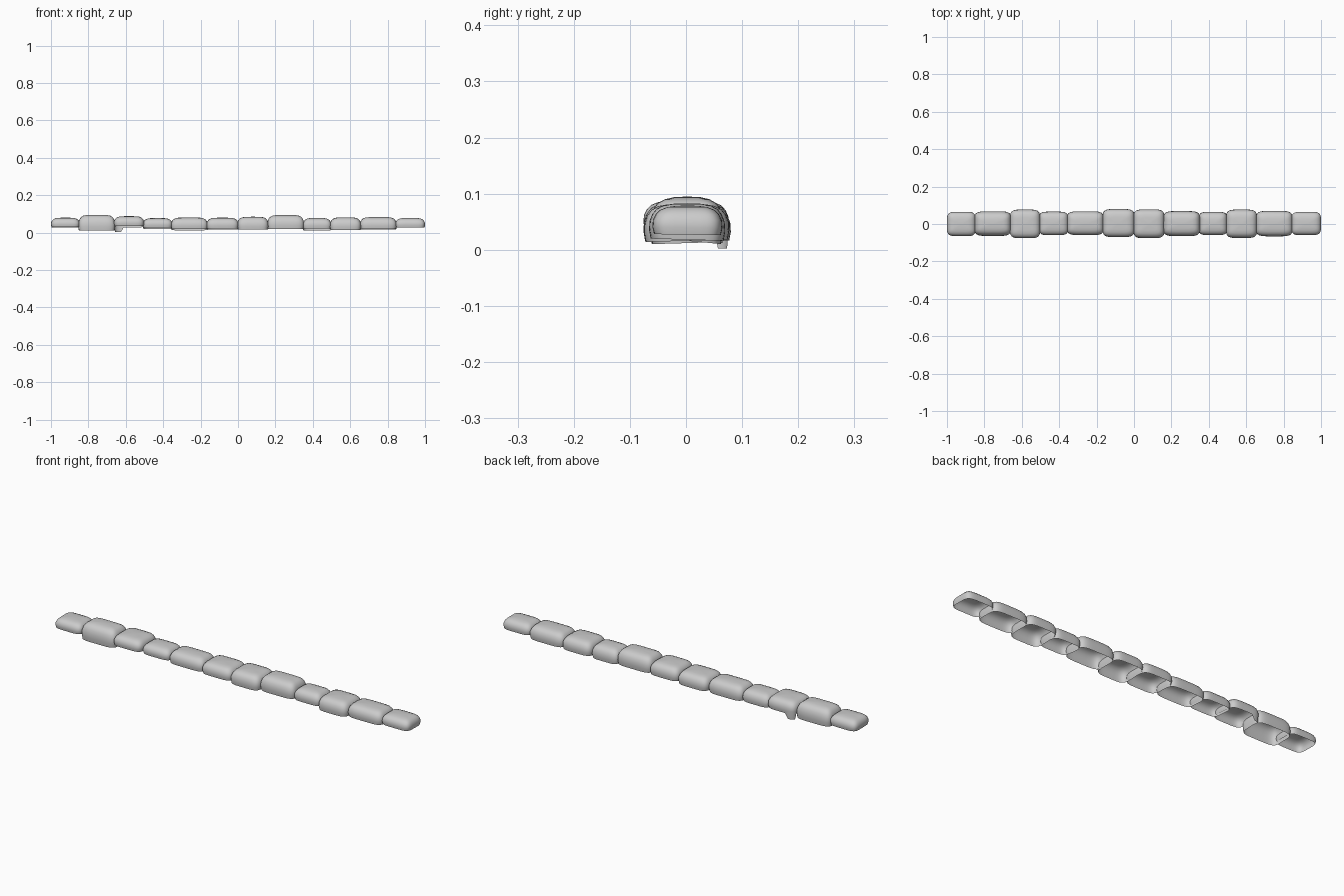
import bpy, bmesh, math

if "Cube" in bpy.data.objects:
    bpy.data.objects.remove(bpy.data.objects["Cube"])

# One stone per row: right edge x, back y, front y, top z, front rim z, back rim z
STONES = [
    (-0.85, .065, -.065, .080, .030, .028),
    (-0.66, .068, -.064, .095, .010, .014),
    (-0.505, .077, -.076, .088, .036, .028),
    (-0.355, .066, -.060, .078, .028, .018),
    (-0.165, .068, -.060, .081, .020, .012),
    (0.0, .080, -.070, .080, .022, .016),
    (0.16, .078, -.076, .085, .016, .022),
    (0.35, .069, -.065, .094, .020, .018),
    (0.495, .065, -.060, .079, .022, .010),
    (0.655, .077, -.075, .082, .014, .018),
    (0.845, .070, -.066, .083, .020, .016),
    (1.0, .065, -.060, .079, .028, .026),
]
# Side profile: inset from the outline, share of the height
PROFILE = [(.003, 0), (0, .25), (.001, .5), (.006, .7), (.014, .85), (.026, .94), (.042, .985)]
N = 40


def outline(hx, hy, inset):
    """Rounded rectangle with softened corners."""
    a, b = hx - inset, hy - inset
    pts = []
    for i in range(N):
        t = 2 * math.pi * (i + .5) / N
        c, s = math.cos(t), math.sin(t)
        pts.append((a * math.copysign(abs(c) ** .4, c), b * math.copysign(abs(s) ** .4, s)))
    return pts


def make_stone(index, x0, x1, back, front, top, rim_f, rim_b):
    """Hollow domed stone, open underneath."""
    cx, cy = (x0 + x1) / 2, (back + front) / 2
    hx, hy = (x1 - x0) / 2, (back - front) / 2
    bm = bmesh.new()
    rings = []
    for inset, f in PROFILE:
        ring = []
        for x, y in outline(hx, hy, inset):
            rim = rim_f + (rim_b - rim_f) * (y / hy + 1) / 2
            # small foot at the back of the third stone
            if index == 3 and f == 0 and x < -hx * .35 and y > hy * .7:
                rim = 0.002
            ring.append(bm.verts.new((cx + x, cy + y, rim + (top - rim) * f)))
        rings.append(ring)
    for lo, hi in zip(rings, rings[1:]):
        for i in range(N):
            j = (i + 1) % N
            bm.faces.new((lo[i], lo[j], hi[j], hi[i]))
    crown = bm.verts.new((cx, cy, top))
    for i in range(N):
        bm.faces.new((rings[-1][i], rings[-1][(i + 1) % N], crown))
    for face in bm.faces:
        face.smooth = True
    mesh = bpy.data.meshes.new(f"edging_stone_{index:02d}")
    bm.to_mesh(mesh)
    bm.free()
    obj = bpy.data.objects.new(mesh.name, mesh)
    bpy.context.collection.objects.link(obj)


# Row of stones, slightly overlapping where they meet
left = -1.0
for k, (right, back, front, top, rim_f, rim_b) in enumerate(STONES, 1):
    x0 = left - (.004 if k > 1 else 0)
    x1 = right + (.004 if k < len(STONES) else 0)
    make_stone(k, x0, x1, back, front, top, rim_f, rim_b)
    left = right
